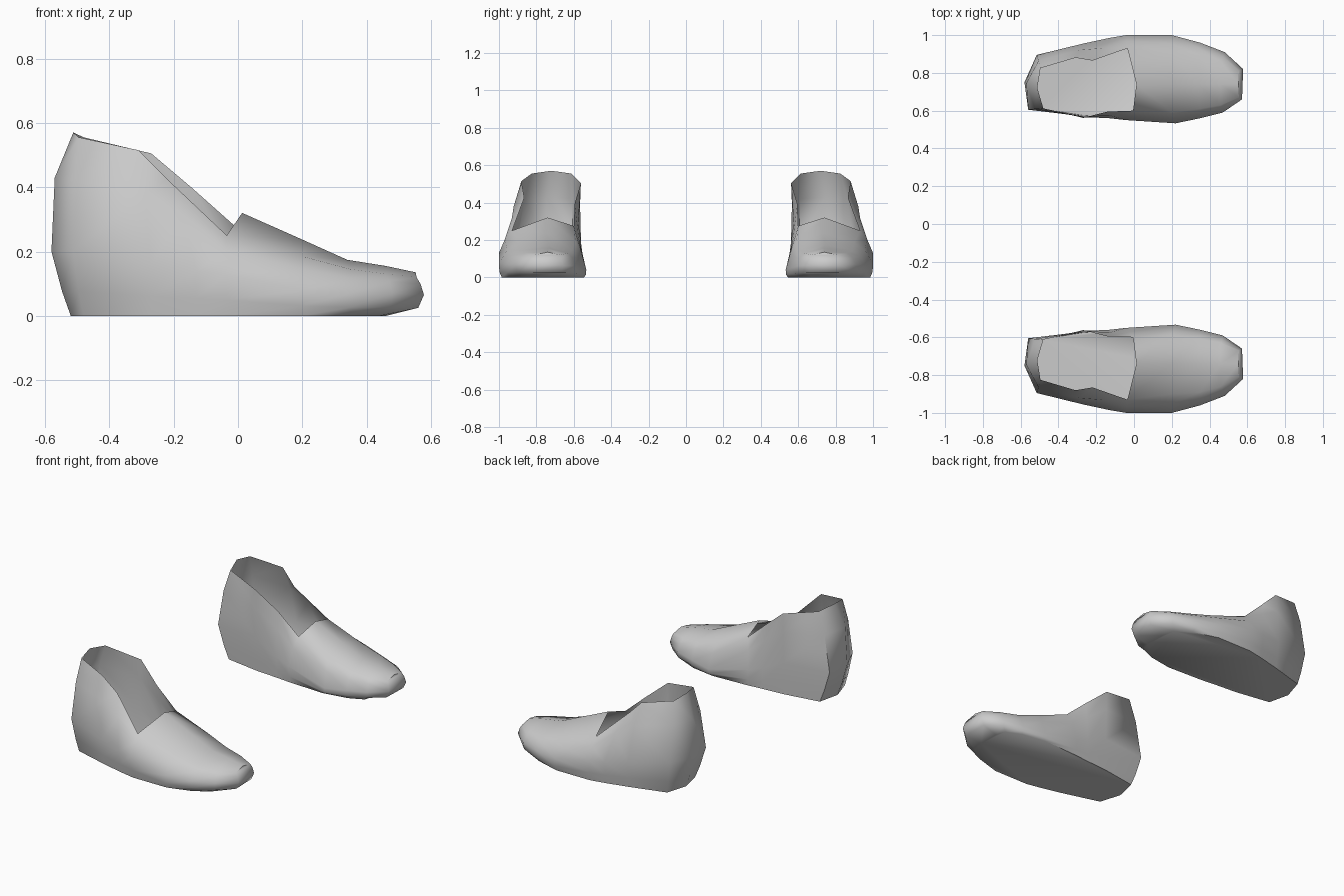
import bpy, bmesh

if "Cube" in bpy.data.objects:
    bpy.data.objects.remove(bpy.data.objects["Cube"])

grey = bpy.data.materials.new("plain_grey")
grey.diffuse_color = (0.6, 0.6, 0.6, 1)
grey.use_nodes = True
grey.node_tree.nodes["Principled BSDF"].inputs["Base Color"].default_value = grey.diffuse_color

# Columns around the shoe: sole (x, y), widest point (x, y, z), rim or shoulder (x, y, z)
COLUMNS = [
    (-.52, .74, -.58, .75, .20, -.512, .72, .57),   # heel centre
    (-.48, .87, -.515, .895, .20, -.495, .825, .555),
    (-.27, .93, -.27, .955, .16, -.31, .88, .515),
    (-.13, .965, -.13, .985, .14, -.22, .865, .425),
    (-.03, .985, -.04, 1.0, .13, -.035, .93, .25),  # outer collar corner
    (.20, .985, .20, 1.0, .08, .20, .90, .185),
    (.35, .94, .35, .96, .07, .35, .89, .145),
    (.44, .88, .48, .91, .07, .46, .86, .13),
    (.46, .80, .578, .82, .065, .555, .81, .12),    # toe tip
    (.46, .67, .572, .66, .065, .555, .67, .12),
    (.44, .61, .47, .59, .06, .46, .63, .13),
    (.35, .57, .35, .56, .05, .35, .61, .145),
    (.20, .545, .22, .533, .04, .20, .59, .19),
    (-.03, .555, -.04, .55, .10, -.005, .60, .275),  # inner collar corner
    (-.13, .565, -.13, .56, .13, -.14, .595, .395),
    (-.27, .575, -.27, .57, .20, -.27, .562, .505),
    (-.49, .61, -.56, .605, .20, -.48, .612, .555),
]
# Instep ridge from tongue to toe (x, z)
RIDGE = [(.013, .32), (.20, .237), (.34, .174), (.46, .155), (.553, .135)]
FIRST, LAST = 4, 13  # columns that close over the foot


def lerp(a, b, t):
    return a + (b - a) * t


def make_shoe(name, side):
    bm = bmesh.new()
    ridge = [bm.verts.new((x, .74 * side, z)) for x, z in RIDGE]
    cols = []
    for i, (sx, sy, wx, wy, wz, tx, ty, tz) in enumerate(COLUMNS):
        front = FIRST < i < LAST
        low = .85 if front else .45
        t = .15 if i == 0 else .45
        pts = [(sx, sy, 0),
               (lerp(sx, wx, low), lerp(sy, wy, low), wz * .38),
               (wx, wy, wz),
               (lerp(wx, tx, t), lerp(wy, ty, t), lerp(wz, tz, .62)),
               (tx, ty, tz)]
        col = [bm.verts.new((x, y * side, z)) for x, y, z in pts]
        if FIRST <= i <= LAST:
            col.append(ridge[min(i - FIRST, LAST - i)])
        cols.append(col)
    # Side walls and upper
    for i, a in enumerate(cols):
        b = cols[(i + 1) % len(cols)]
        for r in range(min(len(a), len(b)) - 1):
            loop = [a[r], b[r], b[r + 1], a[r + 1]]
            bm.faces.new(list(dict.fromkeys(loop)))
    # Flat sole
    bm.faces.new([c[0] for c in cols])
    bmesh.ops.recalc_face_normals(bm, faces=bm.faces)
    mesh = bpy.data.meshes.new(name)
    bm.to_mesh(mesh)
    bm.free()
    mesh.materials.append(grey)
    obj = bpy.data.objects.new(name, mesh)
    bpy.context.collection.objects.link(obj)
    bpy.context.view_layer.objects.active = obj
    bpy.ops.object.select_all(action='DESELECT')
    obj.select_set(True)
    bpy.ops.object.shade_smooth_by_angle(angle=1.1)


make_shoe("back_shoe", 1)
make_shoe("front_shoe", -1)
